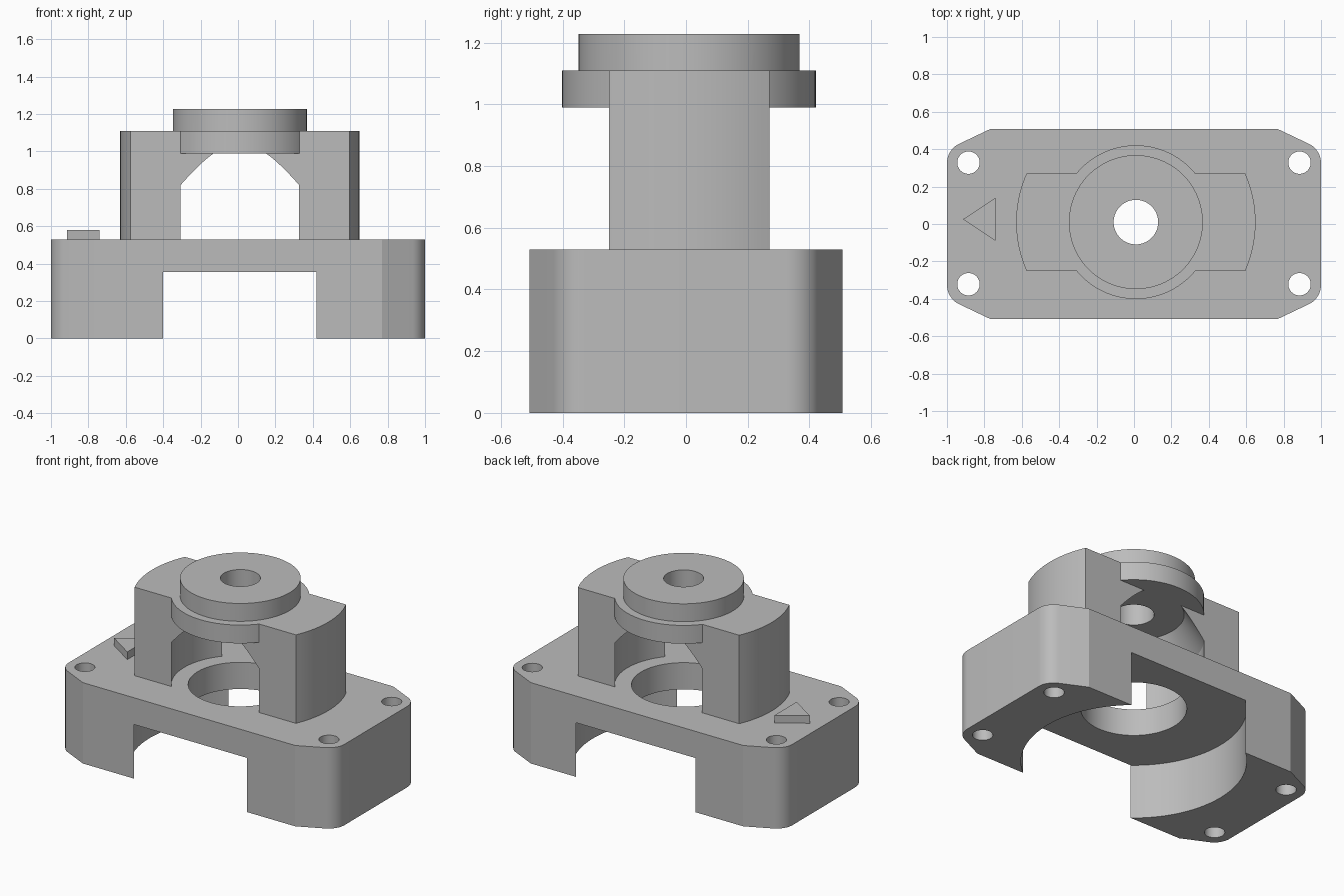
import bpy, bmesh
from math import cos, sin, pi, radians, asin

if "Cube" in bpy.data.objects:
    bpy.data.objects.remove(bpy.data.objects["Cube"], do_unlink=True)

CX, CY = 0.01, 0.01          # axis shared by the round features
BASE_TOP, CAP_TOP = 0.53, 1.11

grey = bpy.data.materials.new("plain_grey")
grey.use_nodes = True
colour = (0.5, 0.5, 0.5, 1)
grey.diffuse_color = colour
grey.node_tree.nodes["Principled BSDF"].inputs["Base Color"].default_value = colour


def loft(name, rings):
    """Solid skinned through rings of 3D points, capped at both ends."""
    bm = bmesh.new()
    loops = [[bm.verts.new(p) for p in ring] for ring in rings]
    n = len(loops[0])
    for low, high in zip(loops, loops[1:]):
        for i in range(n):
            j = (i + 1) % n
            bm.faces.new((low[i], low[j], high[j], high[i]))
    bm.faces.new(loops[0][::-1])
    bm.faces.new(loops[-1])
    bmesh.ops.recalc_face_normals(bm, faces=bm.faces)
    mesh = bpy.data.meshes.new(name)
    bm.to_mesh(mesh)
    bm.free()
    mesh.materials.append(grey)
    obj = bpy.data.objects.new(name, mesh)
    bpy.context.collection.objects.link(obj)
    return obj


def prism(name, outline, z0, z1):
    return loft(name, [[(x, y, z) for x, y in outline] for z in (z0, z1)])


def turned(name, profile, x=CX, y=CY, sides=96):
    """Solid of revolution from (radius, height) pairs."""
    angles = [2 * pi * i / sides for i in range(sides)]
    return loft(name, [[(x + r * cos(a), y + r * sin(a), z) for a in angles]
                       for r, z in profile])


def combine(target, tool, operation):
    """Apply a boolean and discard the helper solid."""
    tool.hide_render = True
    mod = target.modifiers.new(operation.lower(), "BOOLEAN")
    mod.operation, mod.solver, mod.object = operation, "EXACT", tool
    bpy.ops.object.select_all(action="DESELECT")
    bpy.context.view_layer.objects.active = target
    target.select_set(True)
    bpy.ops.object.modifier_apply(modifier=mod.name)
    bpy.data.objects.remove(tool, do_unlink=True)


def smooth(obj):
    bpy.ops.object.select_all(action="DESELECT")
    bpy.context.view_layer.objects.active = obj
    obj.select_set(True)
    bpy.ops.object.shade_smooth_by_angle(angle=radians(25))


# Base outline: a quarter with chamfer and rounded corner, mirrored round
HOLE_X, HOLE_Y, CORNER = 0.885, 0.325, 0.115
quarter = [(HOLE_X + CORNER * cos(a), HOLE_Y + CORNER * sin(a))
           for a in (radians(65) * i / 10 for i in range(11))]
quarter.append((0.77, 0.507))
outline = []
for sx, sy in ((1, 1), (-1, 1), (-1, -1), (1, -1)):
    part = [(sx * x, sy * y) for x, y in quarter]
    outline += part if sx * sy > 0 else part[::-1]
base = prism("base", outline, 0, BASE_TOP)

# Round underside recess, centre opening and corner screw holes
combine(base, turned("recess_cutter", [(0.66, -0.1), (0.66, 0.355)]), "DIFFERENCE")
combine(base, turned("opening_cutter", [(0.31, 0.2), (0.31, 0.7)]), "DIFFERENCE")
for sx in (-1, 1):
    for sy in (-1, 1):
        hole = turned("screw_cutter", [(0.06, -0.1), (0.06, 0.7)],
                      sx * HOLE_X, sy * HOLE_Y + 0.003, 40)
        combine(base, hole, "DIFFERENCE")
smooth(base)

# Bridge: flat-sided block with arc-shaped ends
REACH, HALF = 0.64, 0.26
sweep = asin(HALF / REACH)
block = []
for start in (0, pi):
    for i in range(17):
        a = start - sweep + 2 * sweep * i / 16
        block.append((CX + REACH * cos(a), CY + REACH * sin(a)))
bridge = prism("bridge", block, BASE_TOP, CAP_TOP)

# Hollow between the legs, tapering inward under the cap
hollow = turned("hollow_cutter", [(0.41, 0.4), (0.41, 0.82), (0.295, 0.99)])
combine(bridge, hollow, "DIFFERENCE")

# Round cap flange, raised boss and bore
combine(bridge, turned("flange", [(0.411, 0.99), (0.411, CAP_TOP)]), "UNION")
combine(bridge, turned("boss", [(0.358, 1.05), (0.358, 1.227)]), "UNION")
combine(bridge, turned("bore_cutter", [(0.119, 0.9), (0.119, 1.4)], sides=64), "DIFFERENCE")
smooth(bridge)

# Raised direction marker
prism("direction_marker", [(-0.915, 0.025), (-0.74, -0.09), (-0.74, 0.14)], BASE_TOP, 0.58)
